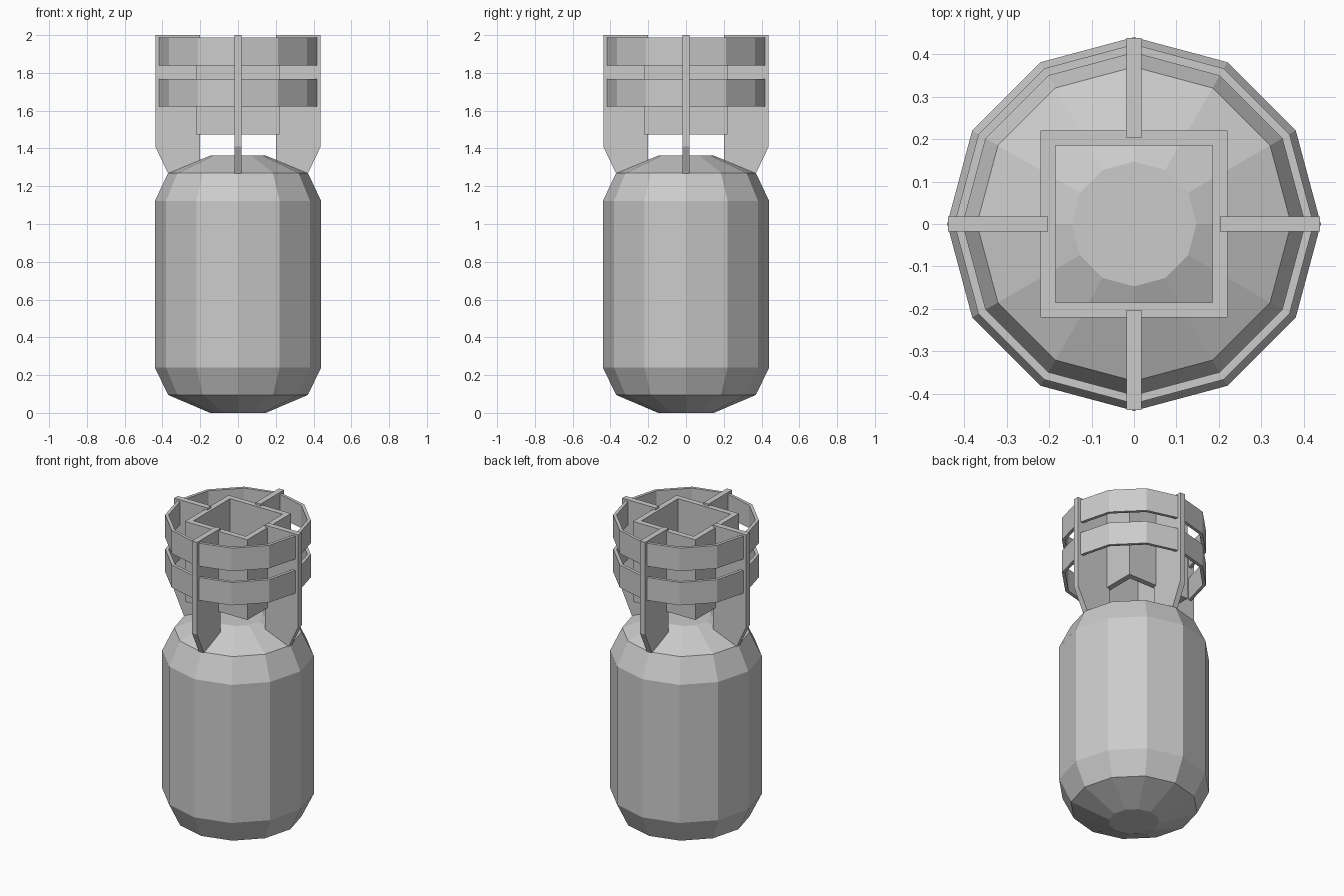
import bpy
import math

if "Cube" in bpy.data.objects:
    bpy.data.objects.remove(bpy.data.objects["Cube"])

SIDES = 12


def make_object(name, verts, faces):
    mesh = bpy.data.meshes.new(name)
    mesh.from_pydata(verts, [], faces)
    mesh.update()
    obj = bpy.data.objects.new(name, mesh)
    bpy.context.collection.objects.link(obj)
    return obj


def revolve(name, profile, sides, start=0.0, closed=False):
    """Spin (radius, z) points round z; a closed profile makes a tube, an open one gets caps."""
    n = len(profile)
    verts = [(r * math.cos(start + math.tau * s / sides),
              r * math.sin(start + math.tau * s / sides), z)
             for r, z in profile for s in range(sides)]
    faces = []
    for i in range(n if closed else n - 1):
        a, b = i * sides, (i + 1) % n * sides
        for s in range(sides):
            t = (s + 1) % sides
            faces.append((a + s, a + t, b + t, b + s))
    if not closed:
        faces.append(tuple(reversed(range(sides))))
        faces.append(tuple(range((n - 1) * sides, n * sides)))
    return make_object(name, verts, faces)


def tube(name, outer, inner, z0, z1, sides, start=0.0):
    profile = [(outer, z0), (outer, z1), (inner, z1), (inner, z0)]
    return revolve(name, profile, sides, start, closed=True)


# Faceted barrel body with chamfered ends
revolve("body", [(0.147, 0), (0.37, 0.095), (0.44, 0.24),
                 (0.44, 1.122), (0.37, 1.27), (0.147, 1.362)], SIDES)

# Two thin twelve-sided tail bands
tube("lower_band", 0.423, 0.403, 1.622, 1.768, SIDES)
tube("upper_band", 0.423, 0.403, 1.84, 1.987, SIDES)

# Open square box in the middle of the tail
root2 = math.sqrt(2)
tube("tail_box", 0.22 * root2, 0.185 * root2, 1.475, 1.987, 4, math.pi / 4)

# Four upright fins joining body, bands and box
fin_profile = [(0.202, 1.33), (0.37, 1.268), (0.438, 1.41), (0.438, 2.0), (0.202, 2.0)]
half = 0.018
n = len(fin_profile)
fin_verts = [(x, y, z) for y in (-half, half) for x, z in fin_profile]
fin_faces = [tuple(range(n)), tuple(reversed(range(n, 2 * n)))]
fin_faces += [(i, i + n, (i + 1) % n + n, (i + 1) % n) for i in range(n)]
for i, side in enumerate(("right", "back", "left", "front")):
    fin = make_object(f"{side}_fin", fin_verts, fin_faces)
    fin.rotation_euler.z = i * math.pi / 2
